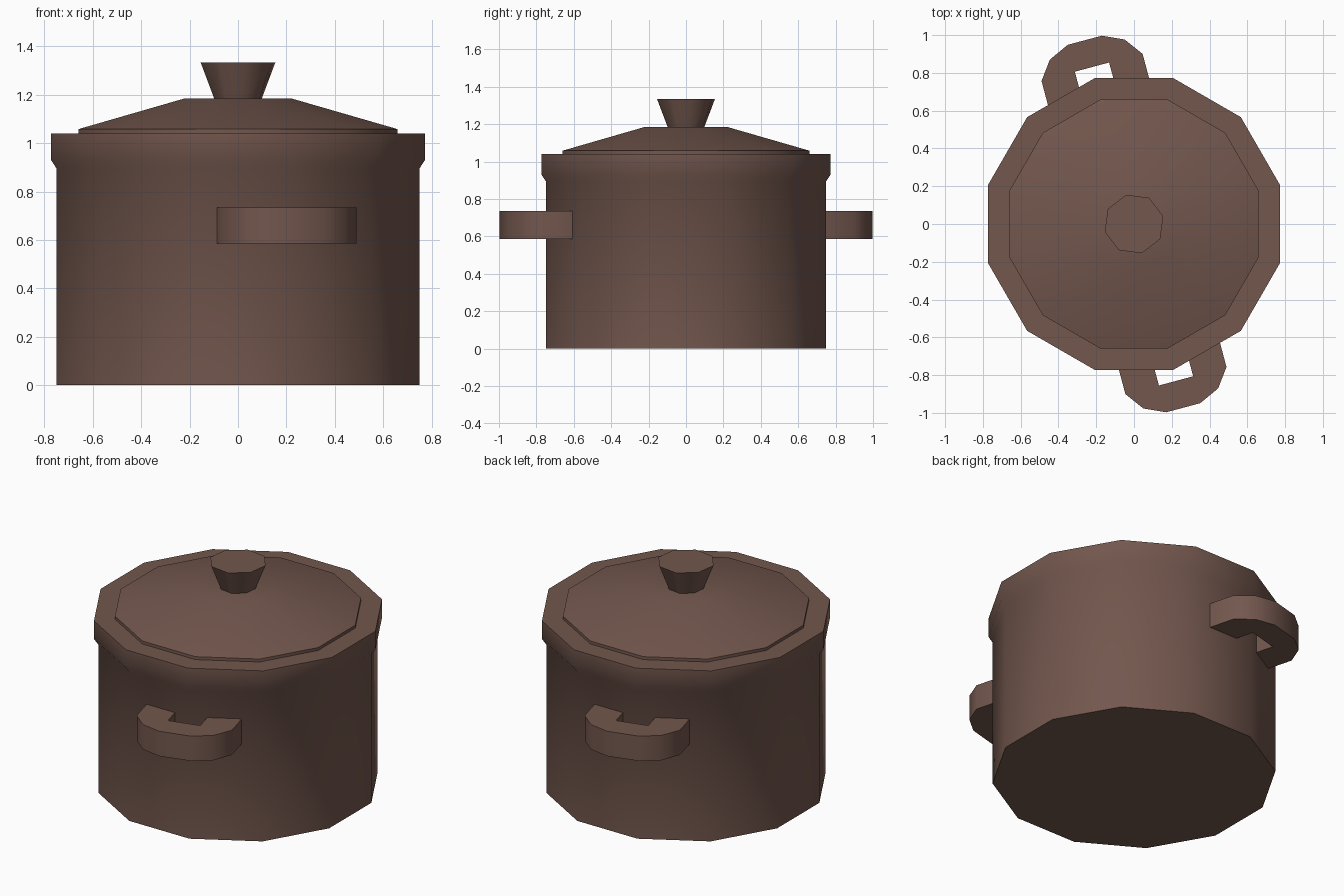
import bpy, bmesh
from math import sin, cos, radians, pi

if "Cube" in bpy.data.objects:
    bpy.data.objects.remove(bpy.data.objects["Cube"])

TURN = radians(15)  # the whole pot is turned by 15 degrees

mat = bpy.data.materials.new("brown_enamel")
mat.diffuse_color = (0.17, 0.095, 0.075, 1)
mat.use_nodes = True
mat.node_tree.nodes["Principled BSDF"].inputs["Base Color"].default_value = mat.diffuse_color


def finish(name, bm):
    bmesh.ops.recalc_face_normals(bm, faces=bm.faces[:])
    mesh = bpy.data.meshes.new(name)
    bm.to_mesh(mesh)
    bm.free()
    ob = bpy.data.objects.new(name, mesh)
    bpy.context.collection.objects.link(ob)
    mesh.materials.append(mat)
    bpy.ops.object.select_all(action='DESELECT')
    ob.select_set(True)
    bpy.context.view_layer.objects.active = ob
    bpy.ops.object.shade_smooth_by_angle(angle=radians(50))
    return ob


def lathe(name, profile, sides):
    """Closed turned solid from (radius, z) points, bottom to top."""
    bm = bmesh.new()
    rings = []
    for r, z in profile:
        angles = [TURN + 2 * pi * i / sides for i in range(sides)]
        rings.append([bm.verts.new((r * cos(a), r * sin(a), z)) for a in angles])
    for lo, hi in zip(rings, rings[1:]):
        for i in range(sides):
            j = (i + 1) % sides
            bm.faces.new((lo[i], lo[j], hi[j], hi[i]))
    bm.faces.new(rings[0])
    bm.faces.new(rings[-1])
    return finish(name, bm)


def handle(name, turn):
    """Flat loop handle: quads between outer and inner outline, extruded up."""
    outer = [(0.277, 0.70), (0.277, 0.858), (0.205, 0.956), (0.093, 1.007)]
    inner = [(0.094, 0.70), (0.094, 0.86)]
    outline = (outer + [(-x, y) for x, y in reversed(outer)]
               + [(-x, y) for x, y in inner] + list(reversed(inner)))
    bm = bmesh.new()
    c, s = cos(turn), sin(turn)
    face = bm.faces.new([bm.verts.new((x * c - y * s, x * s + y * c, 0.585))
                         for x, y in outline])
    ext = bmesh.ops.extrude_face_region(bm, geom=[face], use_keep_orig=True)
    top = [v for v in ext["geom"] if isinstance(v, bmesh.types.BMVert)]
    bmesh.ops.translate(bm, verts=top, vec=(0, 0, 0.15))
    return finish(name, bm)


# pot with flared rim
lathe("pot_body", [(0.776, 0), (0.776, 0.895), (0.8, 0.93), (0.8, 1.04)], 12)
# lid with a short vertical lip and shallow cone
lathe("lid", [(0.683, 1.03), (0.683, 1.058), (0.228, 1.185)], 12)
# knob widening upward
lathe("lid_knob", [(0.1, 1.18), (0.16, 1.334)], 8)
# side handles
handle("back_handle", TURN)
handle("front_handle", TURN + pi)
